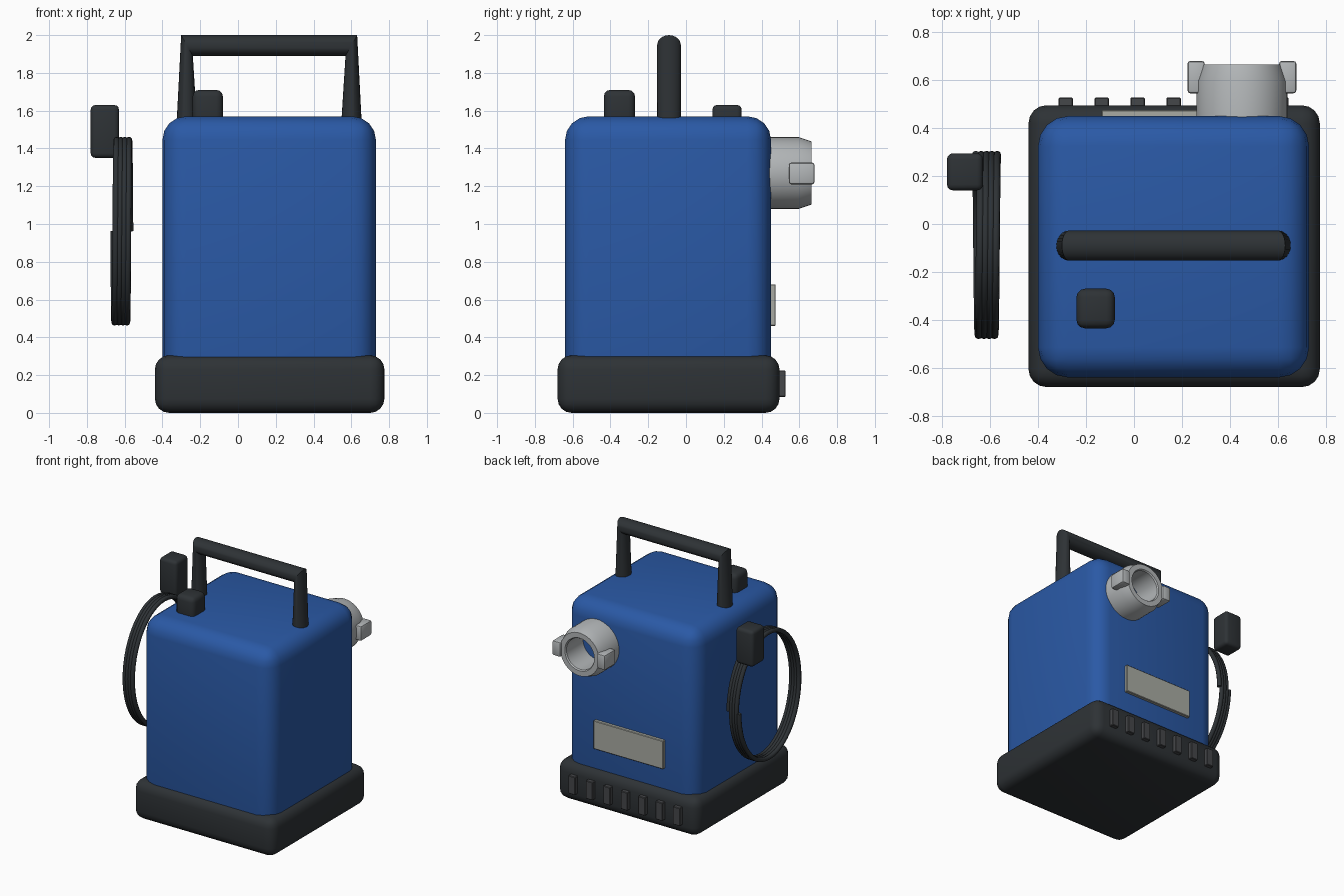
import bpy, bmesh
from math import sin, cos, pi, radians
from mathutils import Vector

if "Cube" in bpy.data.objects:
    bpy.data.objects.remove(bpy.data.objects["Cube"])


def material(name, rgb):
    m = bpy.data.materials.new(name)
    m.diffuse_color = (*rgb, 1)
    m.use_nodes = True
    m.node_tree.nodes["Principled BSDF"].inputs["Base Color"].default_value = m.diffuse_color
    return m


BLUE = material("blue_paint", (0.023, 0.10, 0.38))
DARK = material("dark_plastic", (0.027, 0.032, 0.036))
SLOT = material("slot_grey", (0.06, 0.063, 0.068))
METAL = material("cast_metal", (0.45, 0.47, 0.48))
PLATE = material("plate_grey", (0.40, 0.41, 0.37))


def finish(name, bm, mat, angle=35):
    bmesh.ops.recalc_face_normals(bm, faces=bm.faces)
    me = bpy.data.meshes.new(name)
    bm.to_mesh(me)
    bm.free()
    ob = bpy.data.objects.new(name, me)
    bpy.context.collection.objects.link(ob)
    me.materials.append(mat)
    bpy.ops.object.select_all(action='DESELECT')
    ob.select_set(True)
    bpy.context.view_layer.objects.active = ob
    bpy.ops.object.shade_smooth_by_angle(angle=radians(angle))
    return ob


def box(name, x, y, z, mat, bevel=0.0, seg=3):
    """Rounded box from (min, max) pairs."""
    bm = bmesh.new()
    bmesh.ops.create_cube(bm, size=1)
    for v in bm.verts:
        v.co = [(a + b) / 2 + c * (b - a) for (a, b), c in zip((x, y, z), v.co)]
    if bevel:
        bmesh.ops.bevel(bm, geom=bm.edges[:], offset=bevel, segments=seg,
                        profile=0.5, affect='EDGES')
    return finish(name, bm, mat)


def bridge(bm, rings):
    for a, b in zip(rings, rings[1:]):
        for i in range(len(a)):
            j = (i + 1) % len(a)
            bm.faces.new((a[i], a[j], b[j], b[i]))


CX = 0.165  # centre line of the housing

# Housing and foot
box("base", (-0.44, 0.775), (-0.68, 0.495), (0, 0.305), DARK, 0.075, 4)
box("body", (-0.40, 0.73), (-0.64, 0.45), (0.08, 1.57), BLUE, 0.125, 4)

# Handle: one tube with flat-mitred corners
bm = bmesh.new()
path = [(-0.435, 1.38, (1, 0)), (-0.435, 1.945, (0.49, -0.872)),
        (0.435, 1.945, (-0.49, -0.872)), (0.435, 1.38, (-1, 0))]
rings = []
for px, pz, (ax, az) in path:
    c, u = Vector((CX + px, -0.09, pz)), Vector((ax, 0, az))
    rings.append([bm.verts.new(c + 0.063 * (cos(t) * u + sin(t) * Vector((0, 1, 0))))
                  for t in (2 * pi * i / 24 for i in range(24))])
bridge(bm, rings)
for r in (rings[0], rings[-1]):
    bm.faces.new(r)
finish("handle", bm, DARK)

# Switch on the lid and plug at the cable end
box("switch", (-0.24, -0.08), (-0.435, -0.27), (1.5, 1.71), DARK, 0.035)
box("plug", (-0.78, -0.63), (0.14, 0.295), (1.35, 1.63), DARK, 0.025)

# Coiled cable: elliptical helix
cu = bpy.data.curves.new("cable_coil", 'CURVE')
cu.dimensions = '3D'
cu.bevel_depth = 0.017
cu.bevel_resolution = 2
cu.use_fill_caps = True
turns, steps = 4, 56
sp = cu.splines.new('POLY')
sp.points.add(turns * steps)
for i, p in enumerate(sp.points):
    t = 2 * pi * i / steps
    p.co = (-0.571 - 0.022 * i / steps, -0.0875 + 0.376 * cos(t), 0.962 + 0.483 * sin(t), 1)
cu.materials.append(DARK)
bpy.context.collection.objects.link(bpy.data.objects.new("cable_coil", cu))

# Hose outlet: lathed hollow collar on the back
bm = bmesh.new()
profile = [(0.12, 0.40), (0.19, 0.40), (0.19, 0.595), (0.167, 0.665),
           (0.127, 0.665), (0.12, 0.655), (0.12, 0.40)]
OX, OZ = 0.45, 1.27
rings = [[bm.verts.new((OX + r * cos(2 * pi * i / 48), y, OZ + r * sin(2 * pi * i / 48)))
          for i in range(48)] for r, y in profile]
bridge(bm, rings)
bmesh.ops.remove_doubles(bm, verts=bm.verts, dist=1e-5)
finish("outlet_collar", bm, METAL, 30)

# Coupling lugs on both sides of the outlet
for side, s in (("left", -1), ("right", 1)):
    xs = sorted((OX + s * 0.155, OX + s * 0.227))
    box("outlet_lug_" + side, xs, (0.545, 0.68), (1.21, 1.325), METAL, 0.012, 2)

# Rating plate and vent ribs on the back
box("plate", (CX - 0.3, CX + 0.3), (0.445, 0.475), (0.46, 0.68), PLATE, 0.004, 1)
for i in range(7):
    x = CX + (i - 3) * 0.15
    box(f"vent_rib_{i + 1}", (x - 0.03, x + 0.03), (0.485, 0.527), (0.085, 0.225), SLOT, 0.004, 1)
